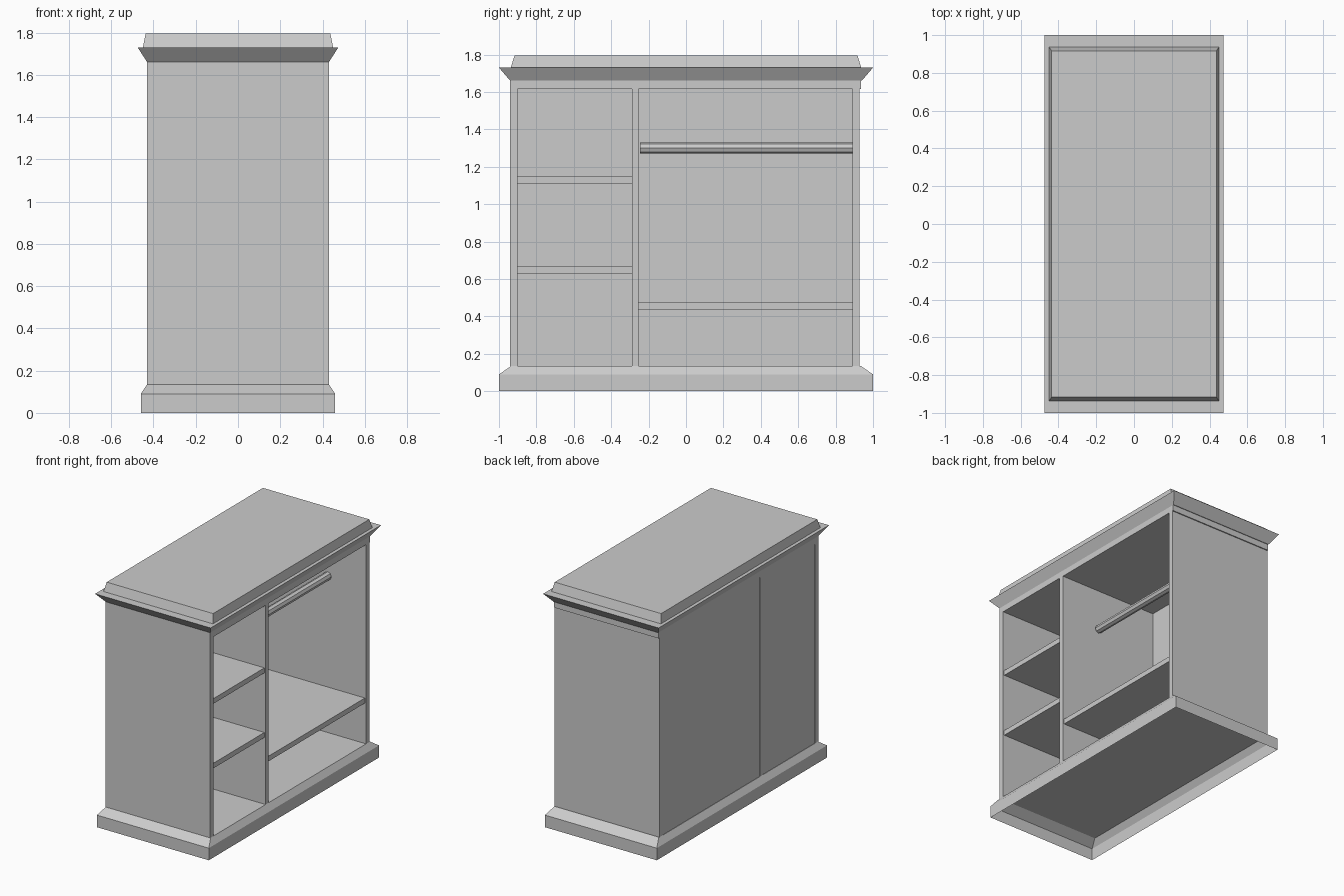
import bpy, bmesh, math

if "Cube" in bpy.data.objects:
    bpy.data.objects.remove(bpy.data.objects["Cube"])


def make_object(name, bm):
    bmesh.ops.recalc_face_normals(bm, faces=bm.faces)
    mesh = bpy.data.meshes.new(name)
    bm.to_mesh(mesh)
    bm.free()
    obj = bpy.data.objects.new(name, mesh)
    bpy.context.collection.objects.link(obj)
    return obj


def stack(name, rings, cap_bottom=True):
    """Rectangular moulding: rings of (half x, half y, z), joined bottom to top."""
    bm = bmesh.new()
    loops = [[bm.verts.new((sx * hx, sy * hy, z))
              for sx, sy in ((-1, -1), (1, -1), (1, 1), (-1, 1))]
             for hx, hy, z in rings]
    for low, high in zip(loops, loops[1:]):
        for i in range(4):
            j = (i + 1) % 4
            bm.faces.new((low[i], low[j], high[j], high[i]))
    bm.faces.new(loops[-1])
    if cap_bottom:
        bm.faces.new(loops[0][::-1])
    return make_object(name, bm)


def board(name, x, y, z):
    """Box between (min, max) pairs on each axis."""
    bm = bmesh.new()
    bmesh.ops.create_cube(bm, size=1)
    for v in bm.verts:
        for axis, (a, b) in enumerate((x, y, z)):
            v.co[axis] = a if v.co[axis] < 0 else b
    return make_object(name, bm)


FLOOR, CEILING = 0.135, 1.615
DEPTH = (-0.43, 0.43)
SHELF_X = (-0.39, 0.42)
LEFT_BAY = (-0.90, -0.29)
RIGHT_BAY = (-0.255, 0.89)

# Plinth: open underneath, chamfered top edge
stack("base_plinth", [(0.46, 1.0, 0), (0.46, 1.0, 0.09), (0.43, 0.935, FLOOR)],
      cap_bottom=False)

# Carcass
board("left_side_panel", DEPTH, (-0.94, LEFT_BAY[0]), (FLOOR, CEILING))
board("right_side_panel", DEPTH, (RIGHT_BAY[1], 0.927), (FLOOR, CEILING))
board("divider", DEPTH, (LEFT_BAY[1], RIGHT_BAY[0]), (FLOOR, CEILING))
board("left_back_panel", (-0.427, -0.385), LEFT_BAY, (FLOOR, CEILING))
board("right_back_panel", (-0.427, -0.385), RIGHT_BAY, (FLOOR, CEILING))
board("top_board", DEPTH, (-0.94, 0.935), (CEILING, 1.66))

# Shelves
for name, bay, z in (("lower_shelf", LEFT_BAY, 0.63),
                     ("upper_shelf", LEFT_BAY, 1.11),
                     ("wide_shelf", RIGHT_BAY, 0.435)):
    board(name, SHELF_X, bay, (z, z + 0.038))

# Cornice flare and tapered top slab
stack("cornice", [(0.43, 0.94, 1.66), (0.475, 1.0, 1.73)])
stack("top_slab", [(0.45, 0.937, 1.73), (0.437, 0.917, 1.795)])

# Eight-sided hanging rail
bpy.ops.mesh.primitive_cylinder_add(vertices=8, radius=0.03, depth=1.135,
                                    location=(0.115, 0.3225, 1.30),
                                    rotation=(math.pi / 2, 0, 0))
bpy.context.object.name = "hanging_rail"
